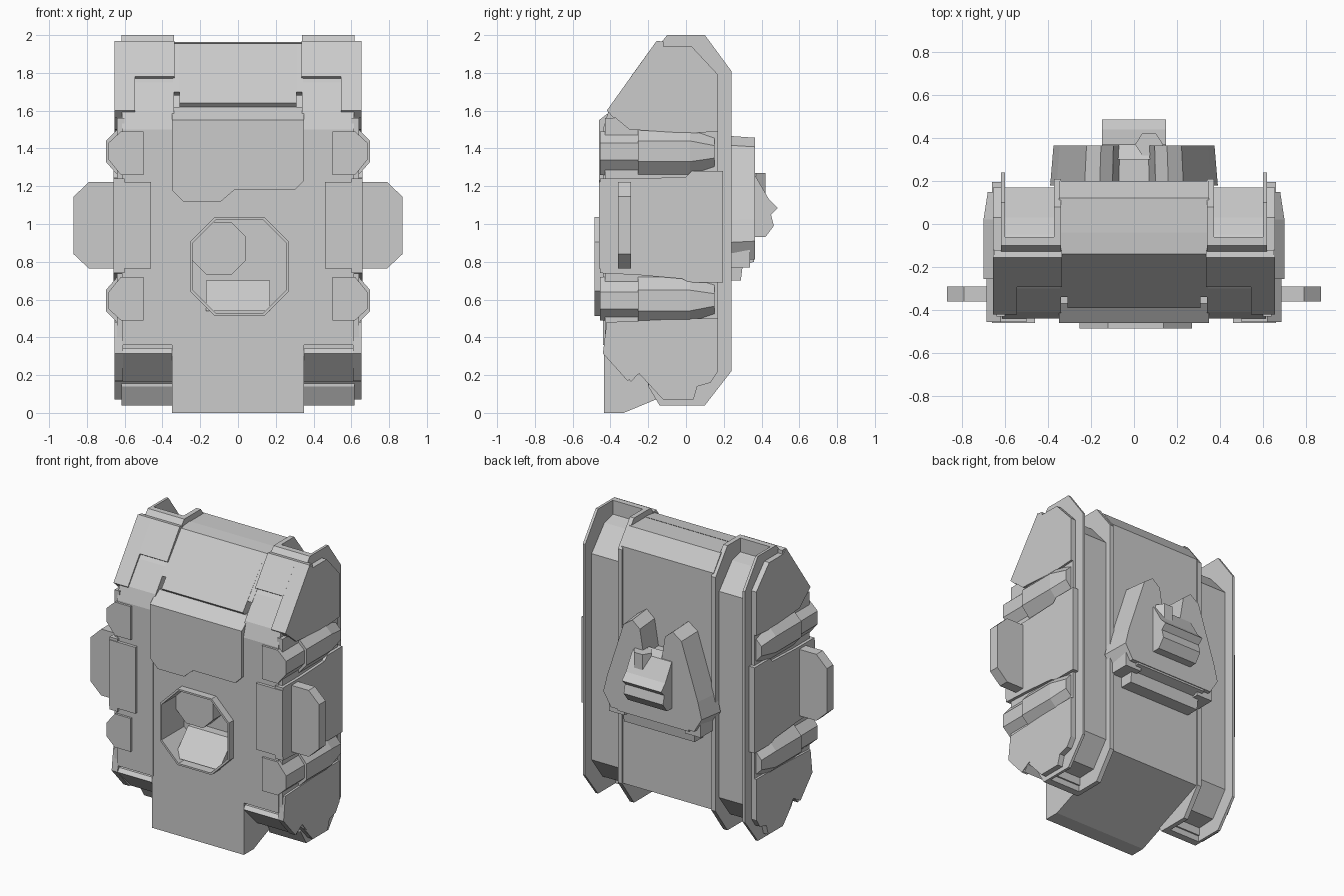
import bpy, bmesh, math
from mathutils import Vector

if "Cube" in bpy.data.objects:
    bpy.data.objects.remove(bpy.data.objects["Cube"])


def prism(name, pts, axis, a, b, mirror=False, taper=1.0):
    """Extrude a 2D outline along an axis from a to b; taper scales the end at b."""
    order = {'x': lambda p, q, t: (t, p, q),
             'y': lambda p, q, t: (p, t, q),
             'z': lambda p, q, t: (p, q, t)}[axis]
    cu = (min(p[0] for p in pts) + max(p[0] for p in pts)) / 2
    cv = (min(p[1] for p in pts) + max(p[1] for p in pts)) / 2
    bm = bmesh.new()
    lo = [bm.verts.new(order(p, q, a)) for p, q in pts]
    hi = [bm.verts.new(order(cu + (p - cu) * taper, cv + (q - cv) * taper, b)) for p, q in pts]
    bm.faces.new(lo)
    bm.faces.new(hi)
    n = len(pts)
    for i in range(n):
        j = (i + 1) % n
        bm.faces.new((lo[i], lo[j], hi[j], hi[i]))
    bmesh.ops.recalc_face_normals(bm, faces=bm.faces)
    me = bpy.data.meshes.new(name)
    bm.to_mesh(me)
    bm.free()
    ob = bpy.data.objects.new(name, me)
    bpy.context.collection.objects.link(ob)
    if mirror:
        ob.modifiers.new("mirror", 'MIRROR')
    return ob


def box(name, x, y, z, mirror=False):
    return prism(name, [(x[0], y[0]), (x[1], y[0]), (x[1], y[1]), (x[0], y[1])], 'z', *z, mirror)


def cut(ob, cutter):
    cutter.hide_render = True
    cutter.hide_viewport = True
    m = ob.modifiers.new("cut", 'BOOLEAN')
    m.operation = 'DIFFERENCE'
    m.solver = 'EXACT'
    m.object = cutter


def octagon(cx, cz, r, c):
    return [(cx - r, cz - c), (cx - r, cz + c), (cx - c, cz + r), (cx + c, cz + r),
            (cx + r, cz + c), (cx + r, cz - c), (cx + c, cz - r), (cx - c, cz - r)]


# central body with sloped base and chamfered top
core = prism("central_body",
             [(-.435, 0), (-.33, 0), (.2, .22), (.2, 1.85), (.12, 1.96), (-.05, 1.96),
              (-.33, 1.6), (-.435, 1.53)], 'x', -.35, .35)
prism("upper_hood", [(-.04, 1.963), (-.14, 1.955), (-.39, 1.64), (-.36, 1.61), (-.2, 1.7)],
      'x', -.31, .31)
prism("hood_shoulders", [(-.04, 1.963), (-.14, 1.955), (-.34, 1.7), (-.3, 1.68), (-.2, 1.7)],
      'x', .3, .345, True)

# raised chest panel with its sloped top edge
prism("front_panel", [(-.35, 1.55), (.35, 1.55), (.35, 1.23), (.3, 1.18), (-.02, 1.18),
                      (-.09, 1.12), (-.29, 1.12), (-.35, 1.18)], 'y', -.46, -.40)
prism("front_panel_slope", [(-.46, 1.55), (-.37, 1.62), (-.3, 1.62), (-.3, 1.5), (-.4, 1.5)],
      'x', -.35, .35)

# octagonal port: thin ring, recess, inner ramp and plug
cut(core, prism("port_cutter", octagon(.008, .775, .25, .122), 'y', -.6, -.24))
ring = prism("port_ring", octagon(.008, .775, .262, .13), 'y', -.485, -.40)
cut(ring, prism("ring_cutter", octagon(.008, .775, .25, .122), 'y', -.6, -.3))
prism("port_ramp", [(-.45, .54), (-.30, .70), (-.23, .70), (-.23, .54)], 'x', -.17, .17)
prism("port_plug", octagon(-.1, .87, .14, .065), 'y', -.33, -.23)

# side bodies
prism("side_body", [(-.44, .36), (-.44, 1.5), (-.41, 1.6), (-.30, 1.75), (-.13, 1.93),
                    (-.05, 1.9), (.03, 1.88), (.17, 1.72), (.17, .3), (.05, .14),
                    (-.15, .13), (-.38, .34), (-.38, .36)], 'x', .34, .615, True)

# thin rim walls that frame the rear channels
prism("outer_rim", [(-.14, 1.95), (-.1, 2.0), (.1, 2.0), (.24, 1.81), (.24, .22), (.1, .04),
                    (-.14, .04), (-.2, .14)], 'x', .6, .618, True)
prism("inner_rim", [(-.14, 1.95), (-.1, 2.0), (.08, 2.0), (.21, 1.83), (.21, .22), (.08, .04),
                    (-.14, .04), (-.2, .14)], 'x', .34, .372, True)
prism("rim_top_wall", [(-.14, 1.95), (-.1, 2.0), (-.06, 2.0), (-.06, 1.85), (-.14, 1.85)],
      'x', .35, .61, True)
prism("rim_bottom_wall", [(-.2, .14), (-.14, .04), (-.09, .04), (-.09, .2), (-.2, .2)],
      'x', .35, .61, True)

# shoulder hoods: long outer strip and shorter inner part
prism("shoulder_hood_outer", [(-.42, 1.6), (-.155, 1.97), (-.12, 1.965), (-.12, 1.9), (-.38, 1.56)],
      'x', .545, .65, True)
prism("shoulder_hood_inner", [(-.292, 1.78), (-.155, 1.97), (-.12, 1.965), (-.12, 1.85), (-.25, 1.75)],
      'x', .335, .55, True)

# lower hoods
prism("lower_hood", [(-.44, .315), (-.29, .165), (-.25, .21), (-.13, .08), (-.08, .08),
                     (-.08, .2), (-.3, .34), (-.42, .34)], 'x', .35, .65, True)

# upper and lower side plates
prism("upper_side_plate", [(-.42, 1.6), (-.155, 1.97), (-.12, 1.94), (.03, 1.94), (.17, 1.79),
                           (.17, 1.49), (.02, 1.48), (-.3, 1.5)], 'x', .61, .655, True)
prism("lower_side_plate", [(-.44, .315), (-.31, .17), (-.235, .215), (-.19, .16), (-.22, .18),
                           (-.12, .07), (.04, .07), (.06, .14), (.13, .16), (.17, .22),
                           (.17, .5), (.02, .5), (-.42, .48)], 'x', .61, .655, True)

# middle side plate, front pad and chamfered ear
prism("middle_side_plate", [(-.455, .74), (-.455, 1.24), (-.25, 1.24), (0, 1.25), (.03, 1.28),
                            (.195, 1.28), (.195, .69), (.02, .69), (-.02, .71), (-.25, .73)],
      'x', .6, .66, True)
box("front_pad", (.46, .66), (-.46, -.40), (.765, 1.222), True)
prism("side_ear", [(.65, .765), (.79, .765), (.87, .84), (.87, 1.145), (.79, 1.222), (.65, 1.222)],
      'y', -.36, -.29, True)

# side ribs, in stacked pairs mirrored about mid height
for tag, f in (("upper", lambda z: z), ("lower", lambda z: 1.98 - z)):
    rib = [(.6, 1.515), (.63, 1.51), (.70, 1.44), (.70, 1.33), (.63, 1.25), (.6, 1.24)]
    front = [(.5, 1.49), (.62, 1.49), (.685, 1.43), (.685, 1.34), (.62, 1.26), (.5, 1.26)]
    prism(tag + "_rib", [(x, f(z)) for x, z in rib], 'y', -.255, .02, True)
    prism(tag + "_rib_front", [(x, f(z)) for x, z in front], 'y', -.455, -.25, True)
    prism(tag + "_rib_tail", [(x, f(z)) for x, z in rib], 'y', .02, .15, True, .6)

# dark lip under the shoulder hood, filling the side wall behind the plates
box("side_wall", (.6, .64), (-.43, .17), (.4, 1.56), True)

# rear mount: forked frame, chamfered foot and stepped latch block
half = [(0, 1.22), (.07, 1.24), (.1, 1.42), (.16, 1.47), (.23, 1.42), (.36, 1.02),
        (.39, .9), (.33, .8), (0, .8)]
fork = half[1:-1] + [(-x, z) for x, z in reversed(half[1:-1])]
prism("mount_frame", fork, 'y', .18, .365, False, .96)
prism("mount_foot", [(.18, .7), (.29, .7), (.30, .78), (.36, .80), (.36, .9), (.18, .9)],
      'x', -.27, .27)
box("mount_foot_corner", (.23, .35), (.18, .34), (.77, .88), True)
prism("latch_block", [(.3, 1.27), (.37, 1.25), (.44, 1.13), (.485, 1.085), (.45, 1.05),
                      (.465, .99), (.42, .93), (.3, .93)], 'x', -.15, .15)
prism("latch_peg", [(.07 + .065 * math.cos(math.radians(a)), .37 + .058 * math.sin(math.radians(a)))
                    for a in range(0, 360, 60)], 'z', 1.14, 1.27)
